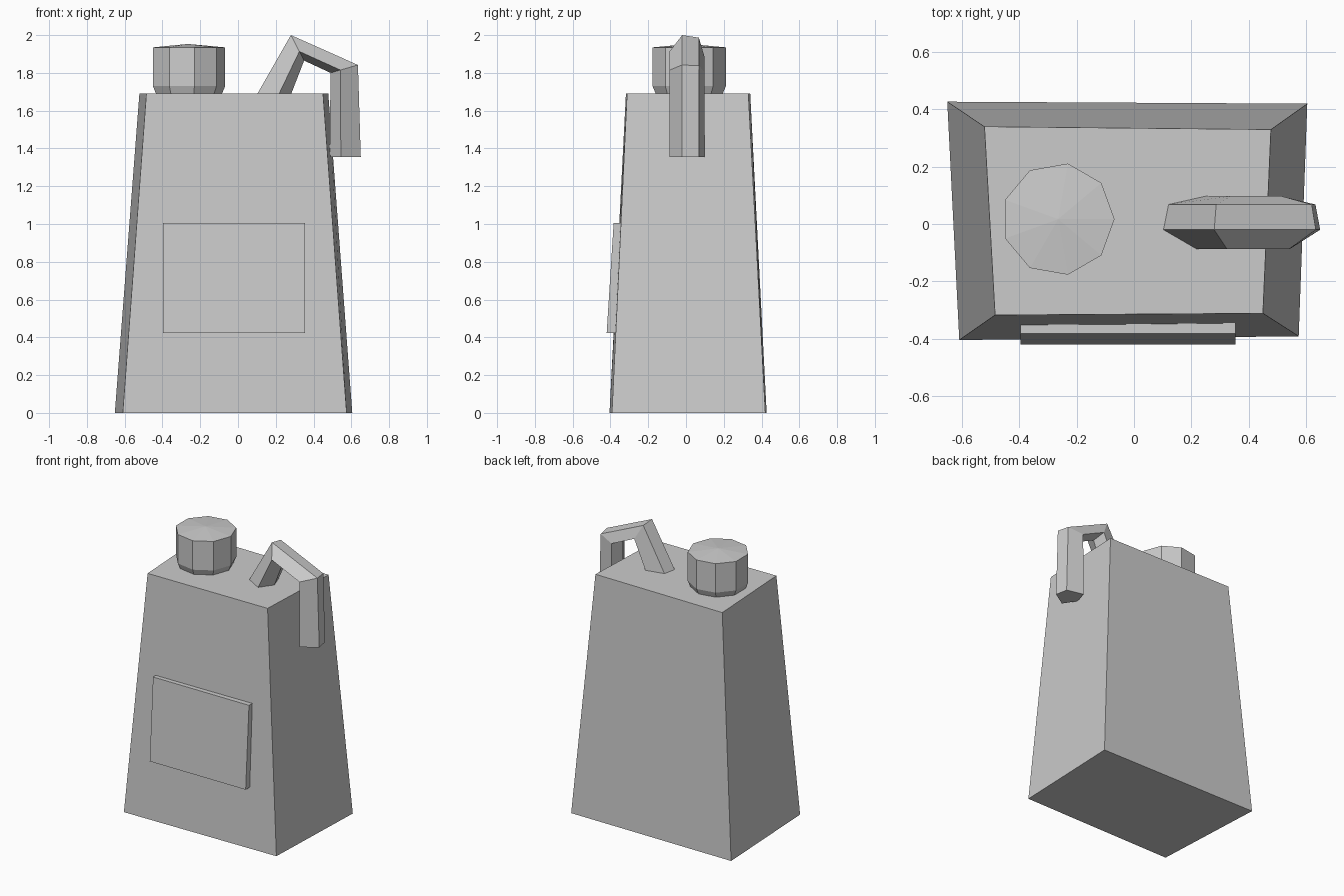
import bpy, math

if "Cube" in bpy.data.objects:
    bpy.data.objects.remove(bpy.data.objects["Cube"])

grey = bpy.data.materials.new("plain grey")
grey.diffuse_color = (0.6, 0.6, 0.6, 1)
grey.use_nodes = True
grey.node_tree.nodes["Principled BSDF"].inputs["Base Color"].default_value = grey.diffuse_color


def loft(name, rings):
    """Join rings with equal point counts by quads and close both ends."""
    n = len(rings[0])
    verts = [p for ring in rings for p in ring]
    faces = [(a * n + i, a * n + (i + 1) % n, (a + 1) * n + (i + 1) % n, (a + 1) * n + i)
             for a in range(len(rings) - 1) for i in range(n)]
    faces += [tuple(reversed(range(n))), tuple(range(len(verts) - n, len(verts)))]
    mesh = bpy.data.meshes.new(name)
    mesh.from_pydata(verts, [], faces)
    mesh.materials.append(grey)
    obj = bpy.data.objects.new(name, mesh)
    bpy.context.collection.objects.link(obj)
    # consistent outward normals
    bpy.context.view_layer.objects.active = obj
    obj.select_set(True)
    bpy.ops.object.mode_set(mode='EDIT')
    bpy.ops.mesh.select_all(action='SELECT')
    bpy.ops.mesh.normals_make_consistent(inside=False)
    bpy.ops.object.mode_set(mode='OBJECT')
    obj.select_set(False)
    return obj


# tapered, slightly irregular can body
bottom = [(-0.61, -0.405), (0.575, -0.392), (0.605, 0.42), (-0.652, 0.427)]
top = [(-0.485, -0.318), (0.45, -0.312), (0.478, 0.33), (-0.522, 0.34)]
loft("can_body", [[(x, y, 0.0) for x, y in bottom], [(x, y, 1.69) for x, y in top]])

# nine-sided cap with chamfered foot and slightly domed top
loft("cap", [[(-0.265 + r * math.cos(math.tau * i / 9),
               0.017 + r * math.sin(math.tau * i / 9), z) for i in range(9)]
             for r, z in ((0.178, 1.685), (0.197, 1.73), (0.197, 1.935), (0.002, 1.953))])

# bent spout: pentagon section (share from inner to outer edge, y)
section = [(1.0, -0.02), (0.9, 0.068), (0.18, 0.097), (0.0, 0.005), (0.36, -0.087)]
path = [((0.28, 1.685), (0.10, 1.685)), ((0.35, 1.865), (0.28, 2.0)),
        ((0.49, 1.80), (0.635, 1.842)), ((0.485, 1.355), (0.65, 1.355))]
loft("spout", [[(a[0] + t * (b[0] - a[0]), y, a[1] + t * (b[1] - a[1]))
                for t, y in section] for a, b in path])

# raised label panel on the front
loft("front_panel", [[(x, y, z) for x, z in ((-0.397, 0), (0.354, 0), (0.354, 1), (-0.397, 1))
                      for y, z in [((y0, y1)[z], (0.422, 1.005)[z])]]
                     for y0, y1 in ((-0.42, -0.383), (-0.37, -0.34))])
